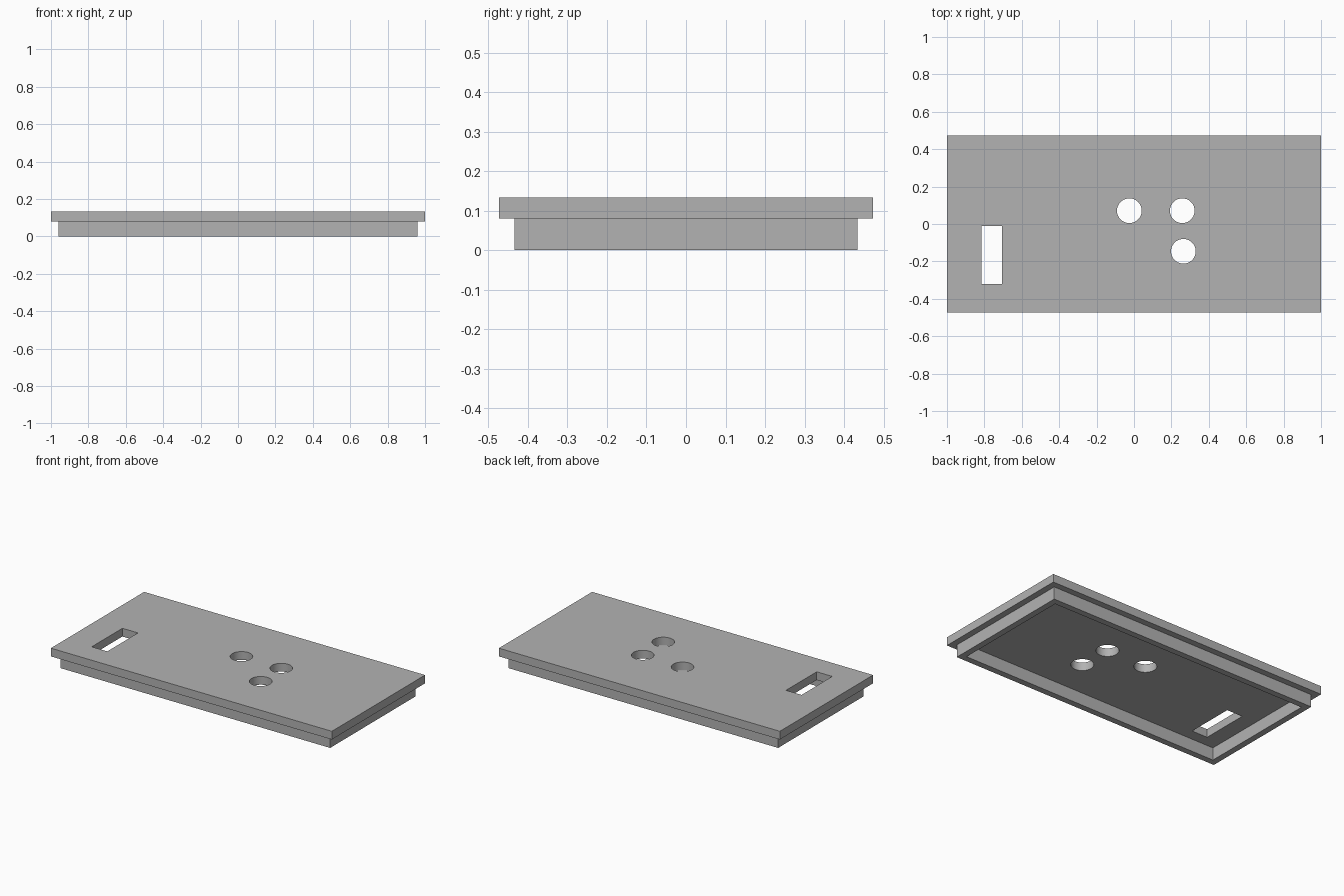
import bpy

cube = bpy.data.objects.get("Cube")
if cube:
    bpy.data.objects.remove(cube, do_unlink=True)

# Single flat grey
grey = bpy.data.materials.new("plain_grey")
grey.use_nodes = True
colour = (0.45, 0.45, 0.45, 1)
grey.diffuse_color = colour
grey.node_tree.nodes["Principled BSDF"].inputs["Base Color"].default_value = colour


def box(name, x0, x1, y0, y1, z0, z1):
    bpy.ops.mesh.primitive_cube_add(
        size=1, location=((x0 + x1) / 2, (y0 + y1) / 2, (z0 + z1) / 2))
    ob = bpy.context.object
    ob.name = name
    ob.scale = (x1 - x0, y1 - y0, z1 - z0)
    bpy.ops.object.transform_apply(location=True, rotation=False, scale=True)
    ob.data.materials.append(grey)
    return ob


def centred_box(name, half_x, half_y, z0, z1):
    return box(name, -half_x, half_x, -half_y, half_y, z0, z1)


def combine(target, tool, operation):
    """Apply a boolean and discard the tool object."""
    bpy.context.view_layer.objects.active = target
    mod = target.modifiers.new("cut", 'BOOLEAN')
    mod.operation = operation
    mod.solver = 'EXACT'
    mod.object = tool
    bpy.ops.object.modifier_apply(modifier=mod.name)
    bpy.data.objects.remove(tool, do_unlink=True)


HALF_X, HALF_Y = 1.0, 0.474
RIM_HEIGHT, TOP = 0.08, 0.133
STEP = 0.04   # overhang of the plate, also the rim thickness

# Cover plate with the inset rim below it, hollowed from underneath
cover = centred_box("cover_plate", HALF_X, HALF_Y, RIM_HEIGHT, TOP)
rim = centred_box("rim", HALF_X - STEP, HALF_Y - STEP, 0, RIM_HEIGHT + 0.02)
combine(cover, rim, 'UNION')
pocket = centred_box("pocket", HALF_X - 2 * STEP, HALF_Y - 2 * STEP, -0.1, RIM_HEIGHT)
combine(cover, pocket, 'DIFFERENCE')

# Round through holes
for x, y in ((-0.025, 0.071), (0.258, 0.071), (0.264, -0.146)):
    bpy.ops.mesh.primitive_cylinder_add(
        vertices=64, radius=0.066, depth=1, location=(x, y, 0))
    hole = bpy.context.object
    hole.data.materials.append(grey)
    combine(cover, hole, 'DIFFERENCE')

# Rectangular slot
combine(cover, box("slot", -0.816, -0.705, -0.322, -0.01, -0.5, 0.5), 'DIFFERENCE')

# Smooth hole walls, sharp edges elsewhere
bpy.ops.object.select_all(action='DESELECT')
cover.select_set(True)
bpy.context.view_layer.objects.active = cover
bpy.ops.object.shade_smooth_by_angle()
